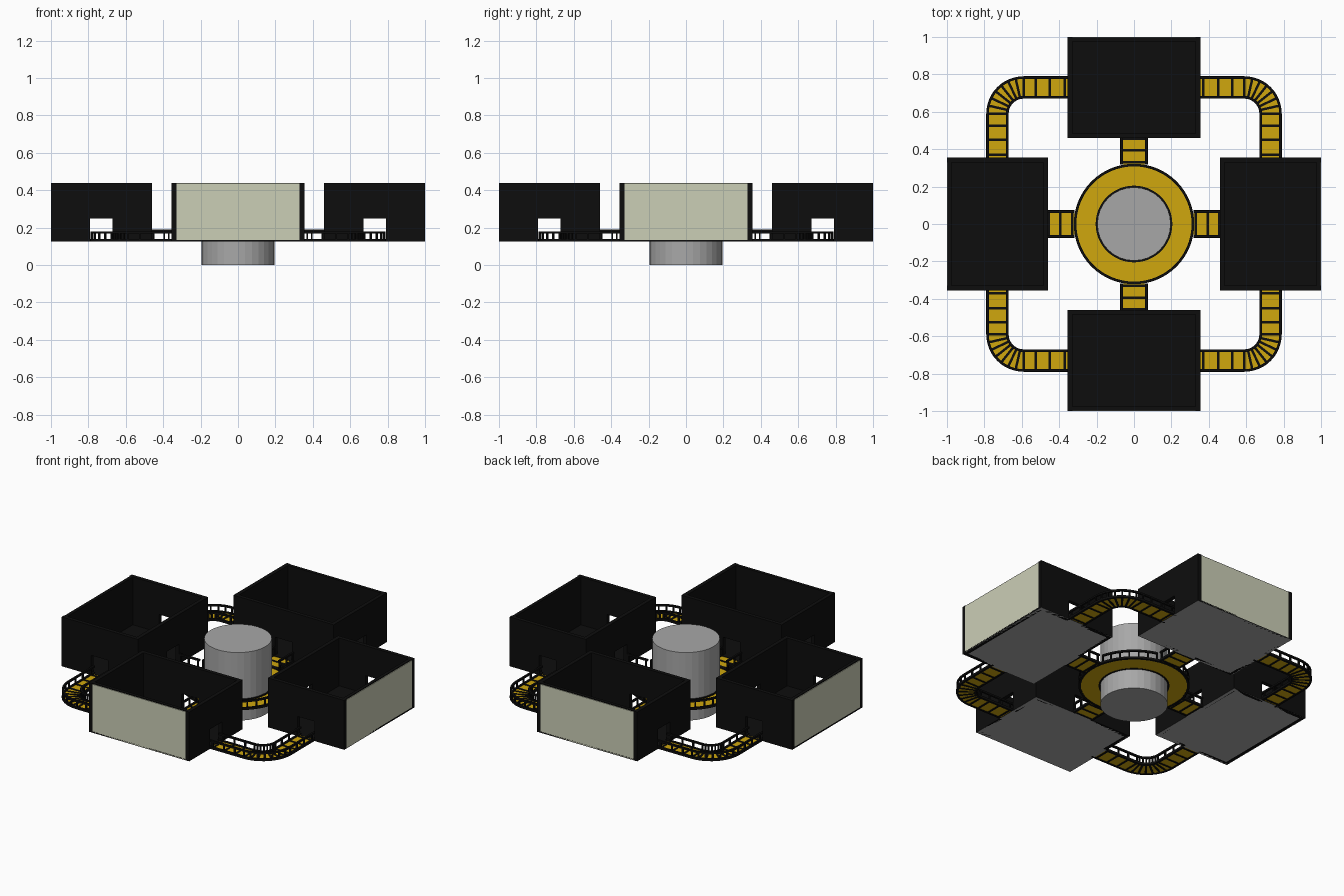
import bpy, bmesh
from math import sin, cos, pi, radians
from mathutils import Matrix, Vector

cube = bpy.data.objects.get("Cube")
if cube:
    bpy.data.objects.remove(cube, do_unlink=True)


def material(name, r, g, b):
    m = bpy.data.materials.new(name)
    m.use_nodes = True
    m.diffuse_color = (r, g, b, 1)
    m.node_tree.nodes["Principled BSDF"].inputs["Base Color"].default_value = (r, g, b, 1)
    return m


BLACK = material("black", 0.004, 0.004, 0.004)
GOLD = material("gold", 0.63, 0.39, 0.004)
GREY = material("grey", 0.39, 0.39, 0.39)
BEIGE = material("pale beige", 0.6, 0.62, 0.47)

BASE, TOP = 0.125, 0.44      # underside of the decks, top of the walls
HALF, NEAR, FAR, T = 0.355, 0.46, 1.0, 0.025
MID = 0.73                   # distance of the outer walkway from the centre
RAIL = 0.185


def box(bm, x0, x1, y0, y1, z0, z1):
    size = Matrix.Diagonal((x1 - x0, y1 - y0, z1 - z0, 1))
    centre = Vector((x0 + x1, y0 + y1, z0 + z1)) / 2
    bmesh.ops.create_cube(bm, size=1, matrix=Matrix.Translation(centre) @ size)


def turned_box(bm, point, angle, lx, ly, z0, z1):
    m = (Matrix.Translation((point[0], point[1], (z0 + z1) / 2))
         @ Matrix.Rotation(angle, 4, 'Z') @ Matrix.Diagonal((lx, ly, z1 - z0, 1)))
    bmesh.ops.create_cube(bm, size=1, matrix=m)


def sweep(bm, path, o0, o1, z0, z1, closed=False):
    """Rectangular section along a path of (point, tangent angle)."""
    loops = []
    for p, a in path:
        side = Vector((-sin(a), cos(a)))
        corners = ((o0, z0), (o1, z0), (o1, z1), (o0, z1))
        loops.append([bm.verts.new((*(p + side * o), z)) for o, z in corners])
    pairs = list(zip(loops, loops[1:]))
    if closed:
        pairs.append((loops[-1], loops[0]))
    else:
        bm.faces.new(loops[0])
        bm.faces.new(loops[-1][::-1])
    for a, b in pairs:
        for i in range(4):
            j = (i + 1) % 4
            bm.faces.new((a[i], b[i], b[j], a[j]))


def make(name, bm, mats, copies=1, rule=None):
    bmesh.ops.recalc_face_normals(bm, faces=bm.faces)
    if rule:
        for f in bm.faces:
            f.material_index = rule(f)
    mesh = bpy.data.meshes.new(name)
    bm.to_mesh(mesh)
    bm.free()
    for m in mats:
        mesh.materials.append(m)
    for k in range(copies):
        o = bpy.data.objects.new(f"{name}_{k + 1}" if copies > 1 else name, mesh)
        o.rotation_euler.z = k * pi / 2
        bpy.context.collection.objects.link(o)


# Room floor: dark on top, grey underneath
bm = bmesh.new()
box(bm, -HALF, HALF, -FAR, -NEAR, BASE, BASE + 0.01)
make("room_floor", bm, [BLACK, GREY], 4, lambda f: int(f.normal.z < -0.5))

# Room walls with three doorways, open at the top
bm = bmesh.new()
DOOR = 0.25
inner = HALF - T
for x0, x1 in ((-HALF, -inner), (inner, HALF)):
    box(bm, x0, x1, -FAR, -MID - 0.06, BASE, TOP)
    box(bm, x0, x1, -MID + 0.06, -NEAR, BASE, TOP)
    box(bm, x0, x1, -MID - 0.06, -MID + 0.06, DOOR, TOP)
for s in (-1, 1):
    xs = sorted((s * 0.06, s * inner))
    box(bm, *xs, -NEAR - T, -NEAR, BASE, TOP)
box(bm, -0.06, 0.06, -NEAR - T, -NEAR, DOOR, TOP)
box(bm, -inner, inner, -FAR + 0.004, -FAR + T, BASE, TOP)
make("room_walls", bm, [BLACK], 4)

# Pale outer panel of each room
bm = bmesh.new()
box(bm, -inner, inner, -FAR, -FAR + 0.004, BASE + 0.003, TOP - 0.005)
make("outer_panel", bm, [BEIGE], 4)

# Central column
bm = bmesh.new()
bmesh.ops.create_cone(bm, cap_ends=True, segments=32, radius1=0.196, radius2=0.196,
                      depth=0.435, matrix=Matrix.Translation((0, 0, 0.2175)))
make("central_column", bm, [GREY])


def arc(radius, start, end, steps, centre=(0, 0)):
    c = Vector(centre)
    angles = [radians(start + (end - start) * i / steps) for i in range(steps + 1)]
    return [(c + radius * Vector((cos(a), sin(a))), a + pi / 2) for a in angles]


# Ring deck around the column
circle = arc(0.26, 0, 360, 64)[:-1]
bm = bmesh.new()
sweep(bm, circle, -0.055, 0.062, BASE + 0.002, BASE + 0.008, True)
make("ring_deck", bm, [GOLD])
bm = bmesh.new()
sweep(bm, circle, -0.062, -0.048, BASE, BASE + 0.014, True)
sweep(bm, circle, 0.055, 0.065, BASE, BASE + 0.014, True)
make("ring_edges", bm, [BLACK])

# Ring railing, with gaps at the bridges
bm = bmesh.new()
rail = arc(0.315, 15, 75, 12)
sweep(bm, rail, -0.006, 0.006, RAIL - 0.011, RAIL)
for p, a in rail[::2]:
    turned_box(bm, p, a, 0.008, 0.008, BASE, RAIL)
make("ring_railing", bm, [BLACK], 4)


def walkway(name, path, half, bars, rail_top):
    bm = bmesh.new()
    sweep(bm, path, -half + 0.006, half - 0.006, BASE + 0.002, BASE + 0.008)
    make(name + "_deck", bm, [GOLD], 4)
    bm = bmesh.new()
    for o0, o1 in ((-half, -half + 0.014), (half - 0.014, half)):
        sweep(bm, path, o0, o1, BASE, BASE + 0.014)
        sweep(bm, path, o0 + 0.001, o1 - 0.001, rail_top - 0.011, rail_top)
    for p, a in bars:
        turned_box(bm, p, a, 0.013, 2 * half - 0.01, BASE, BASE + 0.011)
        side = Vector((-sin(a), cos(a)))
        for s in (-1, 1):
            turned_box(bm, p + side * s * (half - 0.007), a, 0.009, 0.009, BASE, rail_top)
    make(name + "_frame_and_railing", bm, [BLACK], 4)


# Short bridges from ring to rooms
bridge = [(Vector((0, -0.465)), pi / 2), (Vector((0, -0.318)), pi / 2)]
bridge_bars = [(Vector((0, y)), pi / 2) for y in (-0.455, -0.395, -0.33)]
walkway("bridge", bridge, 0.074, bridge_bars, RAIL + 0.005)

# Curved walkways joining neighbouring rooms
BEND, R = 0.59, MID - 0.59
bend = arc(R, -90, 0, 12, (BEND, -BEND))
start, end = (Vector((0.335, -MID)), 0), (Vector((MID, -0.335)), pi / 2)
bars = arc(R, -90, 0, 7, (BEND, -BEND))
for d in (0.37, 0.45, 0.525):
    bars += [(Vector((d, -MID)), 0), (Vector((MID, -d)), pi / 2)]
walkway("corner_walkway", [start] + bend + [end], 0.06, bars, RAIL - 0.005)
